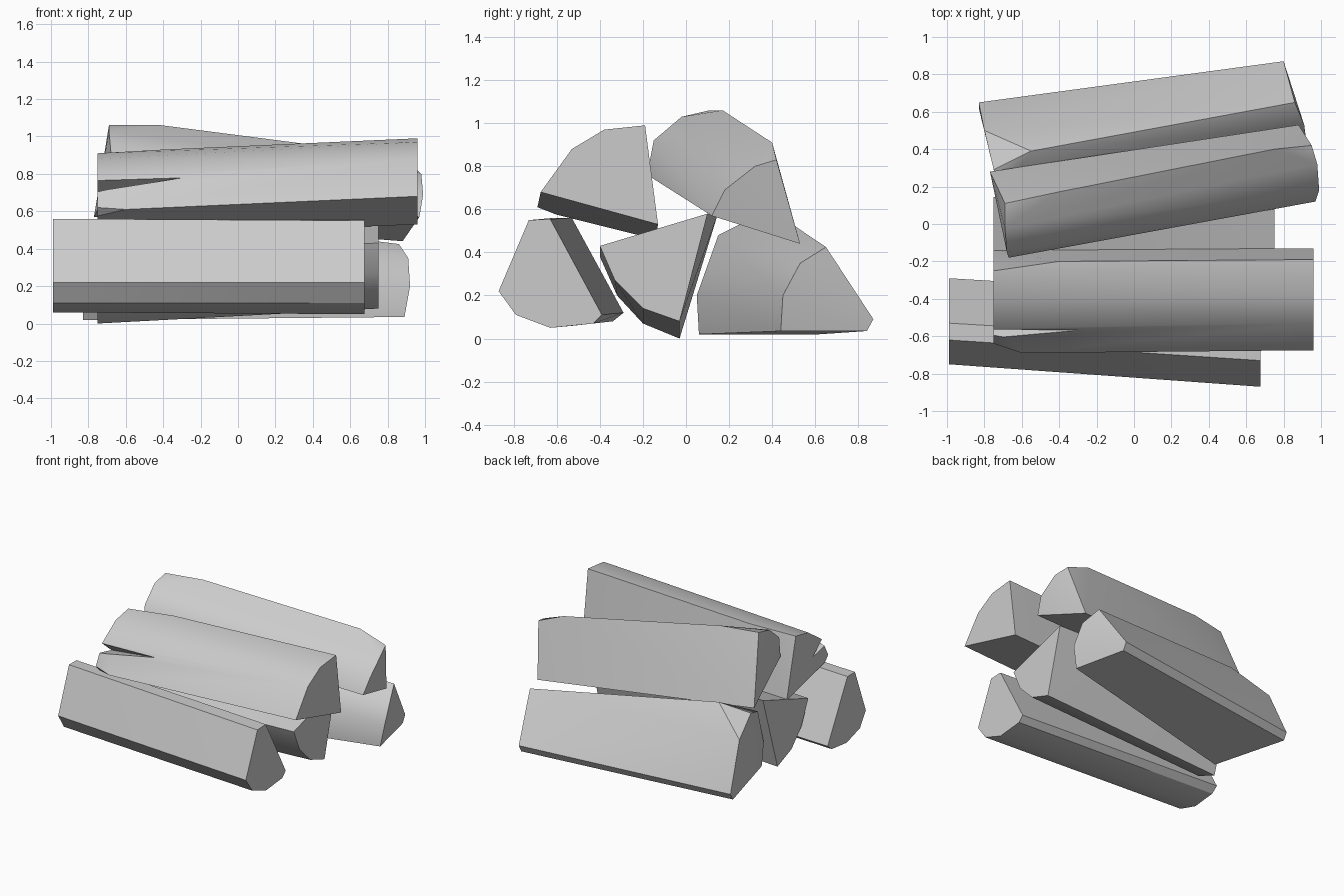
import bpy, bmesh
from math import radians

cube = bpy.data.objects.get("Cube")
if cube:
    bpy.data.objects.remove(cube, do_unlink=True)

grey = bpy.data.materials.new("wood_grey")
grey.use_nodes = True
colour = (0.6, 0.6, 0.6, 1)
grey.diffuse_color = colour
grey.node_tree.nodes["Principled BSDF"].inputs["Base Color"].default_value = colour


def solid(name, points):
    """Split log: a convex solid wrapped round its two end profiles."""
    bm = bmesh.new()
    for p in points:
        bm.verts.new(p)
    hull = bmesh.ops.convex_hull(bm, input=bm.verts[:])
    spare = {g for g in hull["geom_interior"] + hull["geom_unused"]
             if isinstance(g, bmesh.types.BMVert)}
    bmesh.ops.delete(bm, geom=list(spare), context="VERTS")
    bmesh.ops.dissolve_limit(bm, angle_limit=radians(2), verts=bm.verts[:], edges=bm.edges[:])
    bmesh.ops.recalc_face_normals(bm, faces=bm.faces[:])
    mesh = bpy.data.meshes.new(name)
    bm.to_mesh(mesh)
    bm.free()
    mesh.materials.append(grey)
    obj = bpy.data.objects.new(name, mesh)
    bpy.context.collection.objects.link(obj)
    return obj


def smooth(obj):
    bpy.ops.object.select_all(action="DESELECT")
    obj.select_set(True)
    bpy.context.view_layer.objects.active = obj
    bpy.ops.object.shade_smooth_by_angle(angle=radians(32))


def end(x, profile):
    """Place a (y, z) profile at x."""
    return [(x, y, z) for y, z in profile]


# Lower front log
smooth(solid("lower_front_log",
    end(-0.99, [(-.62, .56), (-.75, .22), (-.68, .11), (-.52, .06), (-.34, .08), (-.29, .12), (-.53, .56)])
    + end(0.675, [(-.73, .55), (-.87, .22), (-.79, .11), (-.63, .05), (-.43, .07), (-.39, .11), (-.63, .555)])))

# Lower middle log
smooth(solid("lower_middle_log",
    end(-0.75, [(-.4, .38), (-.32, .2), (-.2, .07), (-.03, .0), (.145, .57)])
    + end(0.75, [(-.4, .43), (-.33, .27), (-.2, .14), (-.03, .08), (.1, .58)])))

# Lower rear log, with a chipped corner at the top of one end
smooth(solid("lower_rear_log", [
    (-.55, .39, .6), (-.8, .5, .42), (-.75, .29, .53), (-.71, .15, .48),
    (-.69, .05, .2), (-.68, .06, .02), (-.83, .62, .02), (-.83, .65, .07),
    (.86, .65, .425), (.91, .53, .35), (.92, .45, .2), (.89, .44, .035),
    (.8, .84, .035), (.8, .87, .09)]))

# Upper rear log, with slanted ends
smooth(solid("upper_rear_log", [
    (-.69, .11, 1.06), (-.69, -.02, 1.03), (-.68, -.15, .92), (-.67, -.18, .76),
    (-.77, .28, .57), (-.41, .17, 1.06), (.75, .4, .91),
    (.95, .42, .83), (.98, .32, .8), (.99, .18, .69), (.97, .12, .57), (.88, .53, .44)]))

# Upper front log, with a split cut into one end
front = solid("upper_front_log",
    end(-0.75, [(-.25, .91), (-.4, .88), (-.56, .77), (-.64, .62), (-.6, .575), (-.14, .46)])
    + [(-.6, -.69, .61), (-.4, -.2, .93)]
    + end(0.96, [(-.675, .68), (-.53, .88), (-.38, .97), (-.19, .99), (-.13, .53)]))
wedge = solid("split_cutter", [
    (-.8, -.7, .72), (-.8, -.62, .81), (-.8, -.44, .66), (-.25, -.58, .79)])
wedge.hide_render = True
wedge.hide_viewport = True
cut = front.modifiers.new("split", "BOOLEAN")
cut.operation = "DIFFERENCE"
cut.solver = "EXACT"
cut.object = wedge
smooth(front)
